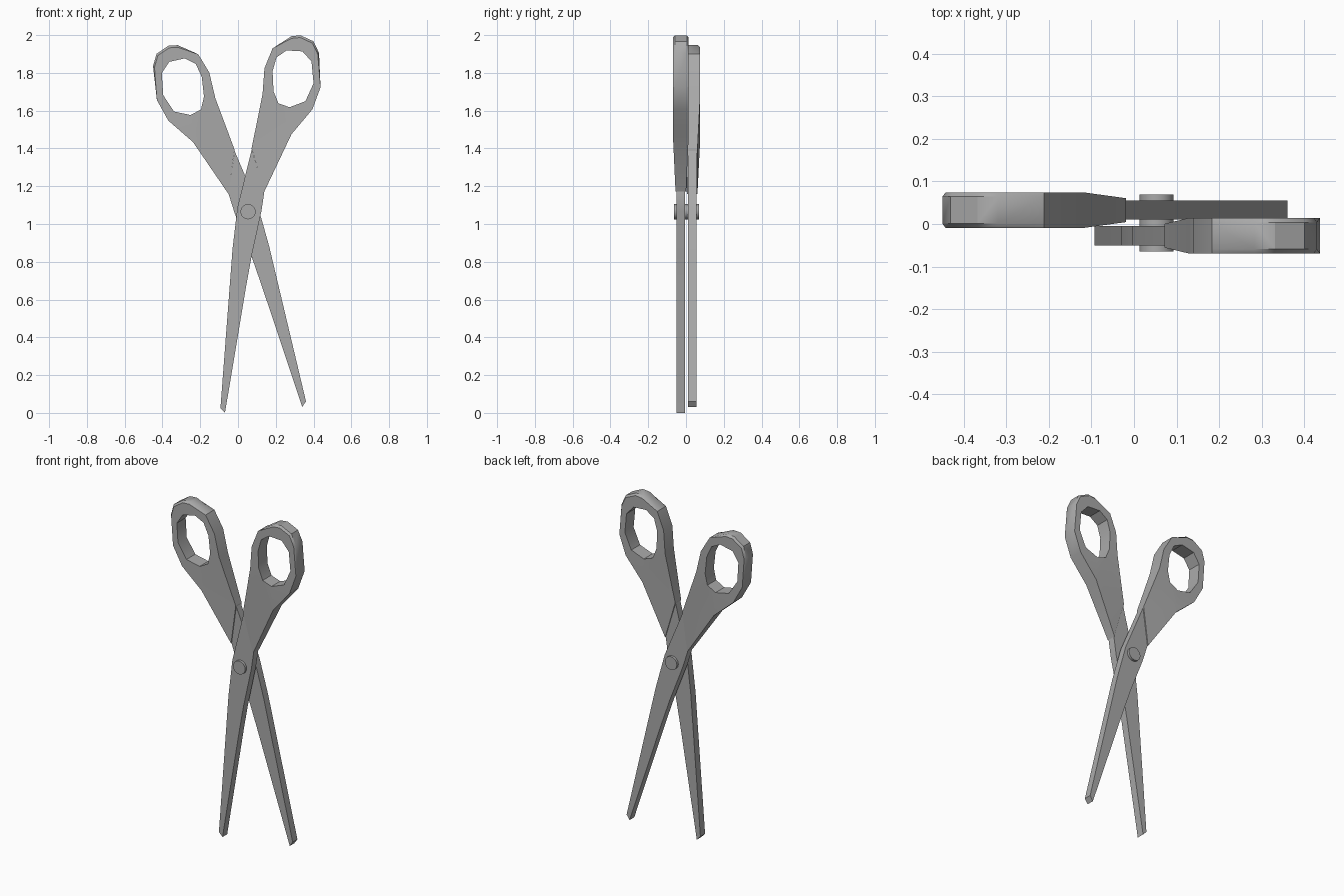
import bpy, bmesh, math
from mathutils import Matrix, Vector

if "Cube" in bpy.data.objects:
    bpy.data.objects.remove(bpy.data.objects["Cube"], do_unlink=True)

grey = bpy.data.materials.new("mid grey")
grey.use_nodes = True
colour = (0.4, 0.4, 0.4, 1)
grey.diffuse_color = colour
grey.node_tree.nodes["Principled BSDF"].inputs["Base Color"].default_value = colour

PIVOT = Vector((0.053, 0.0025, 1.065))
LAYER = 0.03          # distance of each half from the middle plane
BLADE_HALF = 0.0225
GRIP_HALF = 0.042
NECK_HALF = 0.028

# Profiles of one half, measured from the pivot
BLADE = [(.02, .33), (-.056, .024), (-.082, -.198), (-.146, -1.04), (-.122, -1.065),
         (-.008, -.384), (.019, -.235), (.071, .003), (.087, .11)]
GRIP = [(.087, .108), (.23, .41), (.341, .542), (.384, .659), (.376, .84), (.347, .902),
        (.278, .934), (.23, .929), (.13, .865), (.087, .759), (.077, .622), (.019, .336)]
HOLE = [(.135, .638), (.13, .743), (.151, .817), (.204, .854), (.288, .849),
        (.336, .796), (.347, .68), (.304, .585), (.22, .553), (.161, .574)]


def finish(name, bm, matrix):
    bm.transform(matrix)
    bmesh.ops.recalc_face_normals(bm, faces=bm.faces)
    mesh = bpy.data.meshes.new(name)
    bm.to_mesh(mesh)
    bm.free()
    mesh.materials.append(grey)
    ob = bpy.data.objects.new(name, mesh)
    bpy.context.collection.objects.link(ob)
    bpy.ops.object.select_all(action="DESELECT")
    ob.select_set(True)
    bpy.context.view_layer.objects.active = ob
    bpy.ops.object.shade_smooth_by_angle(angle=math.radians(30))
    return ob


def loop(bm, points, y):
    verts = [bm.verts.new((x, y, z)) for x, z in points]
    edges = [bm.edges.new((v, verts[i - 1])) for i, v in enumerate(verts)]
    return verts, edges


def wall(bm, a, b):
    for i in range(len(a)):
        bm.faces.new((a[i - 1], a[i], b[i], b[i - 1]))


def blade(name, matrix):
    bm = bmesh.new()
    sides = [loop(bm, BLADE, y)[0] for y in (-BLADE_HALF, BLADE_HALF)]
    wall(bm, *sides)
    for verts in sides:
        bm.faces.new(verts)
    finish(name, bm, matrix)


def grip(name, matrix):
    bm = bmesh.new()
    # The bow end of the outline is chamfered towards the finger hole
    centre = Vector((.24, .7))
    face_outline = [Vector(p).lerp(centre, .05 if p[0] > .2 and p[1] > .8 else 0) for p in GRIP]
    rims, holes, mids = [], [], []
    for side in (-1, 1):
        rim, rim_edges = loop(bm, face_outline, side * GRIP_HALF)
        hole, hole_edges = loop(bm, HOLE, side * GRIP_HALF)
        bmesh.ops.triangle_fill(bm, edges=rim_edges + hole_edges,
                                use_beauty=True, normal=(0, side, 0))
        mid = loop(bm, GRIP, side * GRIP_HALF * .75)[0]
        wall(bm, rim, mid)
        # Thin the neck where it meets the blade
        for ring, part in ((rim, 1), (mid, .75)):
            for v in (ring[0], ring[-1]):
                v.co.y = side * NECK_HALF * part
        rims.append(rim)
        holes.append(hole)
        mids.append(mid)
    wall(bm, *mids)
    wall(bm, *holes)
    bm.faces.new((rims[0][0], mids[0][0], mids[1][0], rims[1][0],
                  rims[1][-1], mids[1][-1], mids[0][-1], rims[0][-1]))
    finish(name, bm, matrix)


# Two crossing halves: the back one is mirrored and swung about the pivot
place = Matrix.Translation(PIVOT)
front = place @ Matrix.Translation((0, -LAYER, 0))
back = (place @ Matrix.Translation((0, LAYER, 0)) @ Matrix.Rotation(math.radians(-9), 4, "Y")
        @ Matrix.Scale(-1, 4, (1, 0, 0)))
for label, matrix in (("front", front), ("back", back)):
    blade(label + "_blade", matrix)
    grip(label + "_handle", matrix)

# Pivot pin through both blades
bm = bmesh.new()
bmesh.ops.create_cone(bm, cap_ends=True, segments=32, radius1=.04, radius2=.04, depth=.134)
finish("pivot_pin", bm, place @ Matrix.Rotation(math.pi / 2, 4, "X"))
